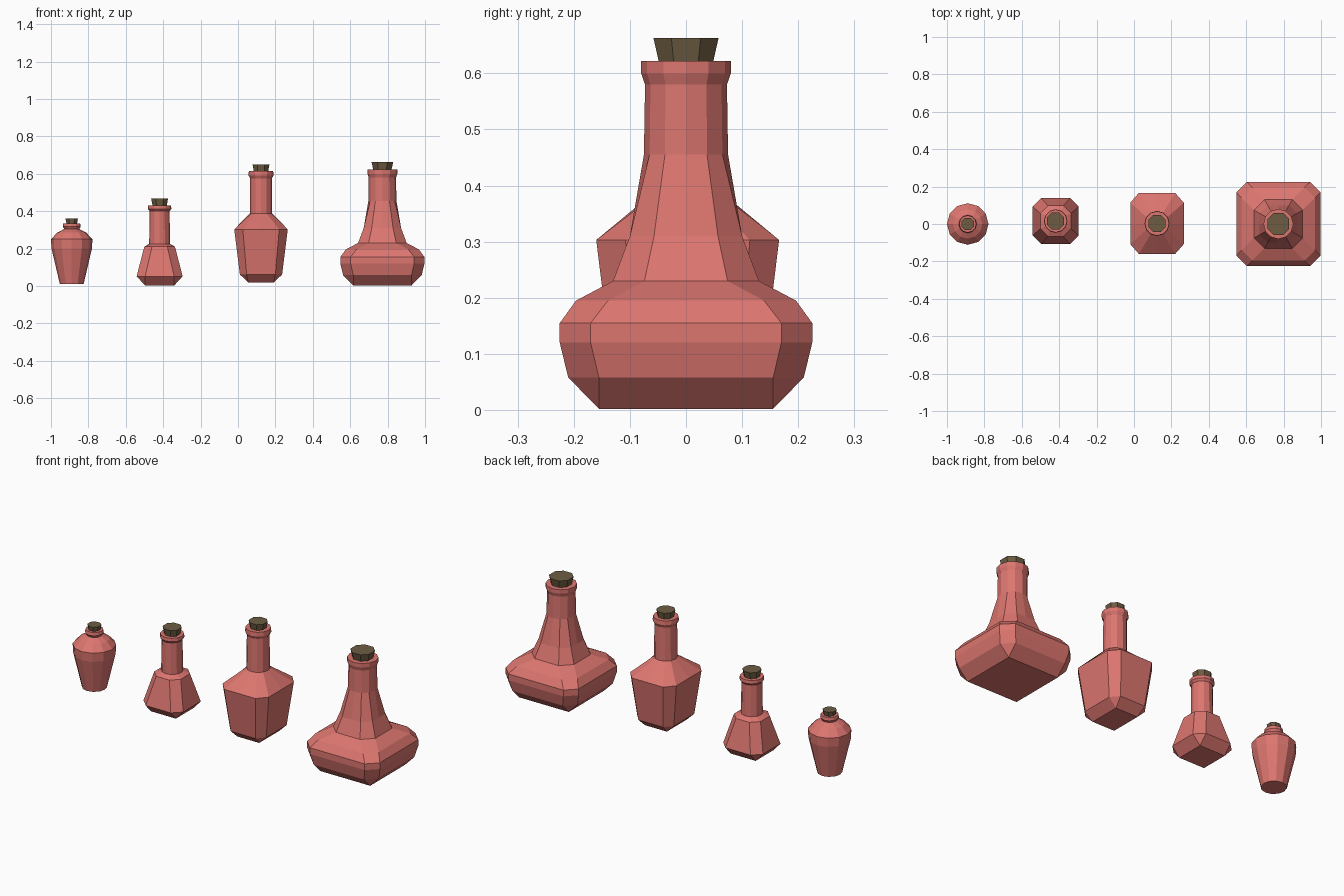
import bpy
import bmesh
import math

if "Cube" in bpy.data.objects:
    bpy.data.objects.remove(bpy.data.objects["Cube"])


def material(name, rgb):
    mat = bpy.data.materials.new(name)
    mat.use_nodes = True
    mat.diffuse_color = (*rgb, 1)
    mat.node_tree.nodes["Principled BSDF"].inputs["Base Color"].default_value = (*rgb, 1)
    return mat


glass = material("red glass", (0.72, 0.18, 0.16))
cork_brown = material("cork brown", (0.155, 0.107, 0.055))


def squared_ring(flat):
    """Chamfered square, each side split at its middle."""
    quarter = [(1, 0), (1, flat), (flat, 1)]
    return turn_quarters(quarter)


def round_ring():
    return turn_quarters([(math.cos(math.pi * i / 6), math.sin(math.pi * i / 6)) for i in range(3)])


def turn_quarters(points):
    out = []
    for _ in range(4):
        out += points
        points = [(-y, x) for x, y in points]
    return out


def loft(name, rings, centre, mat):
    """Skin rings of (z, half width, half depth, outline) and cap both ends."""
    bm = bmesh.new()
    loops = [[bm.verts.new((hx * x, hy * y, z)) for x, y in outline]
             for z, hx, hy, outline in rings]
    for low, high in zip(loops, loops[1:]):
        for i in range(len(low)):
            j = (i + 1) % len(low)
            bm.faces.new((low[i], low[j], high[j], high[i]))
    bm.faces.new(loops[0][::-1])
    bm.faces.new(loops[-1])
    bmesh.ops.remove_doubles(bm, verts=bm.verts, dist=0.0005)
    bmesh.ops.recalc_face_normals(bm, faces=bm.faces)
    mesh = bpy.data.meshes.new(name)
    bm.to_mesh(mesh)
    bm.free()
    mesh.materials.append(mat)
    obj = bpy.data.objects.new(name, mesh)
    obj.location = (*centre, 0)
    bpy.context.collection.objects.link(obj)
    return obj


def bottle(name, centre, profile, cork, depth=0):
    """Profile rows are (z, half width, flat share); flat 0 means a round ring."""
    rings = []
    for z, half, flat in profile:
        outline = squared_ring(flat) if flat else round_ring()
        rings.append((z, half, half + (depth if flat else 0), outline))
    loft(name + "_glass", rings, centre, glass)
    # tapered eight-sided stopper
    z0, r0, z1, r1 = cork
    octagon = turn_quarters([(1, -0.45), (1, 0.45)])
    loft(name + "_cork", [(z0, r0, r0, octagon), (z1, r1, r1, octagon)], centre, cork_brown)


# small round urn
bottle("urn_bottle", (-0.889, 0), [
    (0.012, 0.064, 0), (0.2, 0.108, 0), (0.25, 0.111, 0), (0.285, 0.078, 0),
    (0.305, 0.04, 0), (0.318, 0.048, 0), (0.335, 0.045, 0)],
    (0.32, 0.026, 0.36, 0.033))

# flared flask
bottle("flared_bottle", (-0.419, 0.016), [
    (0.003, 0.078, 1), (0.052, 0.123, 0.63), (0.21, 0.082, 0.5),
    (0.225, 0.056, 0), (0.4, 0.053, 0), (0.412, 0.063, 0), (0.43, 0.061, 0)],
    (0.415, 0.035, 0.467, 0.045))

# broad shouldered bottle, deeper than wide
bottle("shouldered_bottle", (0.123, 0.003), [
    (0.018, 0.068, 1), (0.062, 0.113, 0.68), (0.303, 0.143, 0.68),
    (0.388, 0.06, 0), (0.575, 0.058, 0), (0.592, 0.067, 0), (0.615, 0.065, 0)],
    (0.6, 0.036, 0.65, 0.045), depth=0.02)

# wide squat decanter
bottle("decanter", (0.772, 0), [
    (0.002, 0.155, 1), (0.058, 0.21, 0.74), (0.12, 0.225, 0.755),
    (0.155, 0.225, 0.755), (0.195, 0.196, 0.71), (0.23, 0.13, 0.57),
    (0.31, 0.1, 0.57), (0.455, 0.075, 0), (0.58, 0.073, 0),
    (0.6, 0.08, 0), (0.622, 0.08, 0)],
    (0.605, 0.045, 0.663, 0.058))
